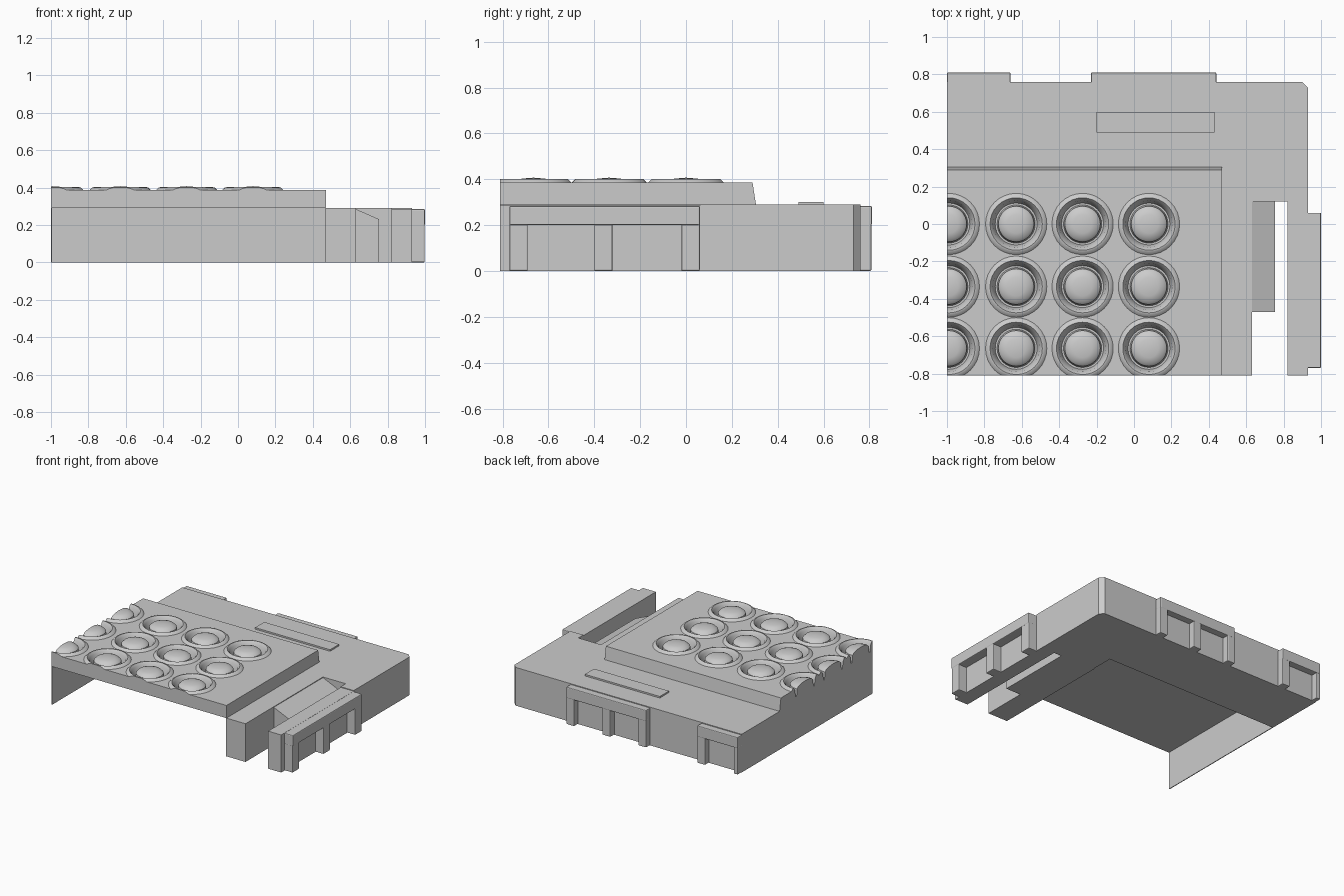
import bpy, bmesh, math
from mathutils import Vector

cube = bpy.data.objects.get("Cube")
if cube:
    bpy.data.objects.remove(cube, do_unlink=True)

grey = bpy.data.materials.new("plain_grey")
grey.use_nodes = True
colour = (0.6, 0.6, 0.6, 1)
grey.diffuse_color = colour
grey.node_tree.nodes["Principled BSDF"].inputs["Base Color"].default_value = colour


def finish(name, bm):
    bmesh.ops.recalc_face_normals(bm, faces=bm.faces)
    mesh = bpy.data.meshes.new(name)
    bm.to_mesh(mesh)
    bm.free()
    mesh.materials.append(grey)
    obj = bpy.data.objects.new(name, mesh)
    bpy.context.collection.objects.link(obj)
    return obj


def prism(name, outline, low, high, axis="z"):
    """Extrude an outline along z, or an x-z outline along y."""
    place = (lambda a, b, h: (a, b, h)) if axis == "z" else (lambda a, b, h: (a, h, b))
    bm = bmesh.new()
    bottom = [bm.verts.new(place(a, b, low)) for a, b in outline]
    top = [bm.verts.new(place(a, b, high)) for a, b in outline]
    bm.faces.new(bottom)
    bm.faces.new(top)
    for i in range(len(outline)):
        j = (i + 1) % len(outline)
        bm.faces.new((bottom[i], bottom[j], top[j], top[i]))
    return finish(name, bm)


def box(name, x0, x1, y0, y1, z0, z1, bevel=0):
    obj = prism(name, [(x0, y0), (x1, y0), (x1, y1), (x0, y1)], z0, z1)
    if bevel:
        mod = obj.modifiers.new("soft_edges", "BEVEL")
        mod.width, mod.segments = bevel, 2
    return obj


def lathe(name, profile, x, y, clip=True, steps=32):
    """Revolve a closed profile, then trim it at the building's cut sides."""
    bm = bmesh.new()
    loop = [bm.verts.new((r, 0, z)) for r, z in profile]
    edges = [bm.edges.new(pair) for pair in zip(loop, loop[1:])]
    bmesh.ops.spin(bm, geom=loop + edges, cent=(0, 0, 0), axis=(0, 0, 1),
                   angle=math.tau, steps=steps)
    bmesh.ops.remove_doubles(bm, verts=bm.verts, dist=0.0005)
    bmesh.ops.translate(bm, verts=bm.verts, vec=(x, y, 0))
    if clip:
        for point, normal in (((-1, 0, 0), (-1, 0, 0)), ((0, FRONT, 0), (0, -1, 0))):
            cut = bmesh.ops.bisect_plane(bm, geom=bm.verts[:] + bm.edges[:] + bm.faces[:],
                                         plane_co=Vector(point), plane_no=Vector(normal),
                                         clear_outer=True)
            rim = [e for e in cut["geom_cut"] if isinstance(e, bmesh.types.BMEdge)]
            if rim:
                bmesh.ops.holes_fill(bm, edges=rim)
    return finish(name, bm)


FRONT, BACK, ROOF = -0.81, 0.76, 0.29

# Rear wing with its chamfered outer corner
prism("rear_wing", [(-1, 0.3), (0.47, 0.3), (0.47, 0.12), (0.82, 0.12), (0.82, 0.06),
                    (0.93, 0.06), (0.93, 0.73), (0.9, BACK), (-1, BACK)], 0, ROOF)
box("roof_plate", -0.2, 0.43, 0.49, 0.6, ROOF - 0.01, 0.302)

# Side walls around the open passage
box("left_end_wall", -1, -0.994, FRONT, 0.3, 0, ROOF)
box("inner_wall", 0.465, 0.63, FRONT, 0.13, 0, ROOF)
prism("inner_wall_buttress", [(0.62, 0), (0.755, 0), (0.755, 0.23), (0.63, 0.285), (0.62, 0.285)],
      -0.47, 0.13, axis="y")
box("outer_wall", 0.82, 0.93, FRONT, 0.07, 0, 0.285)

# Raised deck, tapered slightly toward the rear
deck = box("deck", -1, 0.47, FRONT, 0.305, ROOF, 0.386)
for v in deck.data.vertices:
    if v.co.z > 0.35 and v.co.y > 0:
        v.co.y -= 0.015

# Domed skylights, each in a raised rim with a trench around the dome
skylight_profile = [(0, 0.31), (0.137, 0.31), (0.137, 0.38), (0.165, 0.385), (0.15, 0.4),
                    (0.14, 0.402), (0.125, 0.385), (0.112, 0.325), (0.102, 0.325),
                    (0.095, 0.38), (0.08, 0.395), (0.05, 0.403), (0, 0.407)]
cutter_profile = [(0, 0.31), (0.136, 0.31), (0.136, 0.45), (0, 0.45)]
for x in (-0.99, -0.63, -0.275, 0.08):
    for y in (0, -0.335, -0.665):
        lathe("skylight", skylight_profile, x, y)
        cutter = lathe("skylight_cutter", cutter_profile, x, y, clip=False)
        cutter.hide_render = True
        cutter.hide_viewport = True
        cutter.display_type = "WIRE"
        mod = deck.modifiers.new("skylight_hole", "BOOLEAN")
        mod.operation, mod.solver, mod.object = "DIFFERENCE", "EXACT", cutter


def window_bay(name, posts, wall, depth, side):
    """Header beam and posts standing proud of a wall, leaving recessed windows."""
    def part(label, a0, a1, z0, z1, reach):
        span = (wall - 0.01, wall + reach, a0, a1) if side else (a0, a1, wall - 0.01, wall + reach)
        box(name + label, *span, z0, z1, 0.006)
    part("_header", posts[0][0], posts[-1][1], 0.2, 0.284, depth)
    for a0, a1 in posts:
        part("_post", a0, a1, 0, 0.21, depth - 0.002)


# Bays on the outer side and along the back
window_bay("side_bay", [(-0.77, -0.69), (-0.4, -0.32), (-0.02, 0.06)], 0.93, 0.07, True)
window_bay("back_bay", [(-0.23, -0.165), (0.07, 0.14), (0.375, 0.44)], BACK, 0.05, False)
window_bay("back_half_bay", [(-1, -0.965), (-0.725, -0.66)], BACK, 0.05, False)

# Smooth the round parts, keep the edges sharp
bpy.ops.object.select_all(action="DESELECT")
for obj in bpy.context.scene.objects:
    if obj.type == "MESH" and obj.name.startswith("skylight") and "cutter" not in obj.name:
        obj.select_set(True)
        bpy.context.view_layer.objects.active = obj
bpy.ops.object.shade_smooth_by_angle(angle=math.radians(35))
